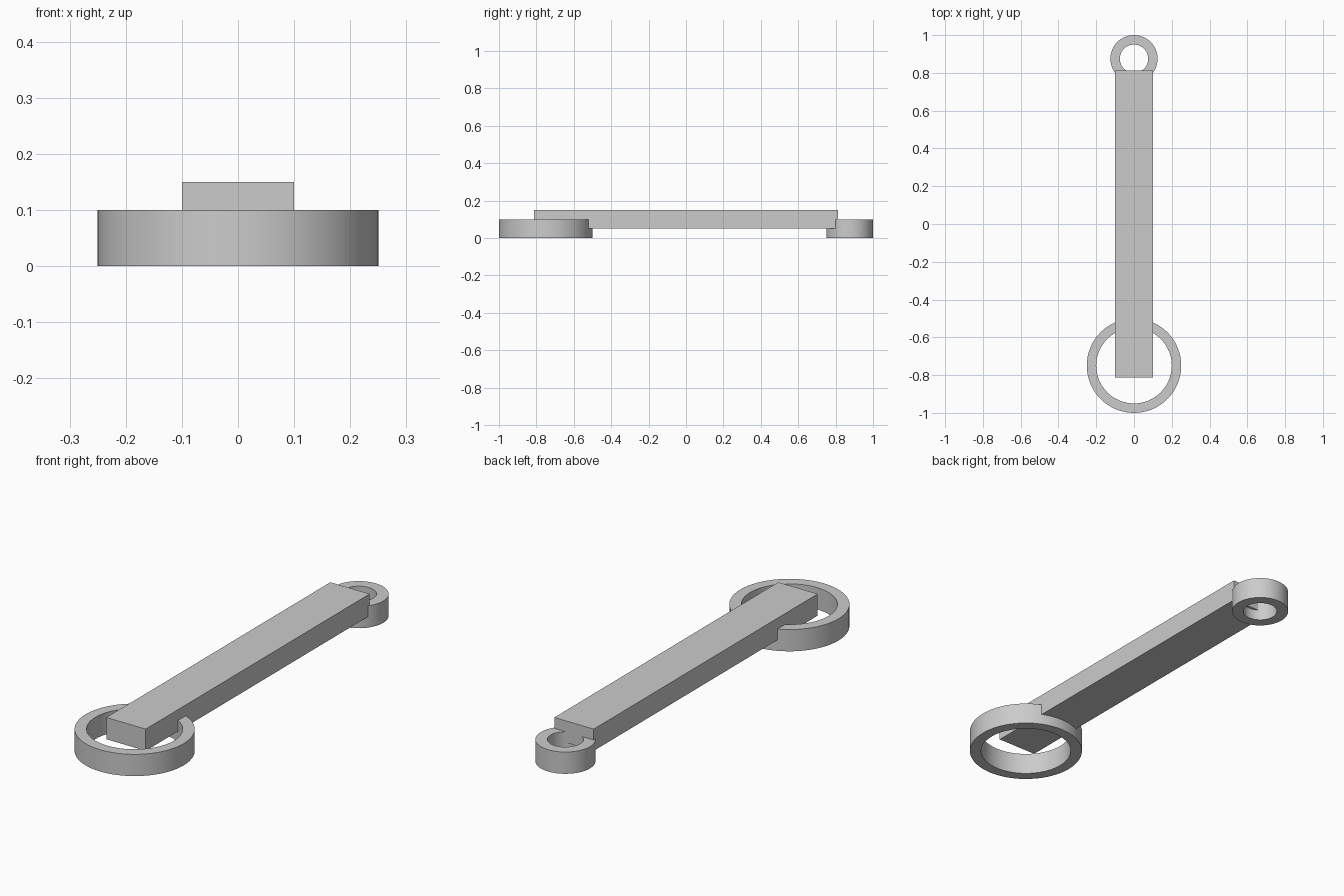
import bpy, math

cube = bpy.data.objects.get("Cube")
if cube:
    bpy.data.objects.remove(cube, do_unlink=True)

# Single plain grey
grey = bpy.data.materials.new("plain grey")
grey.use_nodes = True
grey.diffuse_color = (0.6, 0.6, 0.6, 1)
grey.node_tree.nodes["Principled BSDF"].inputs["Base Color"].default_value = (0.6, 0.6, 0.6, 1)


def ring(name, y, outer, inner, height, sides=64):
    """Flat-topped ring standing on the ground: four circles joined by quads."""
    profile = [(outer, 0), (outer, height), (inner, height), (inner, 0)]
    n = len(profile)
    verts, faces = [], []
    for i in range(sides):
        a = math.tau * i / sides
        verts += [(r * math.cos(a), r * math.sin(a), z) for r, z in profile]
        j = (i + 1) % sides
        for k in range(n):
            m = (k + 1) % n
            faces.append((i * n + k, j * n + k, j * n + m, i * n + m))
    mesh = bpy.data.meshes.new(name)
    mesh.from_pydata(verts, [], faces)
    mesh.materials.append(grey)
    obj = bpy.data.objects.new(name, mesh)
    obj.location.y = y
    bpy.context.collection.objects.link(obj)
    bpy.ops.object.select_all(action='DESELECT')
    obj.select_set(True)
    bpy.context.view_layer.objects.active = obj
    bpy.ops.object.shade_smooth_by_angle(angle=math.radians(30))


# Rings at both ends
ring("large_ring", -0.75, 0.25, 0.2, 0.1)
ring("small_ring", 0.875, 0.125, 0.075, 0.1)

# Straight handle bar, raised half its height above the ring bases
bpy.ops.mesh.primitive_cube_add(size=1, location=(0, 0, 0.1))
bar = bpy.context.object
bar.name = "handle_bar"
bar.scale = (0.2, 1.625, 0.1)
bpy.ops.object.transform_apply(location=False, rotation=False, scale=True)
bar.data.materials.append(grey)
